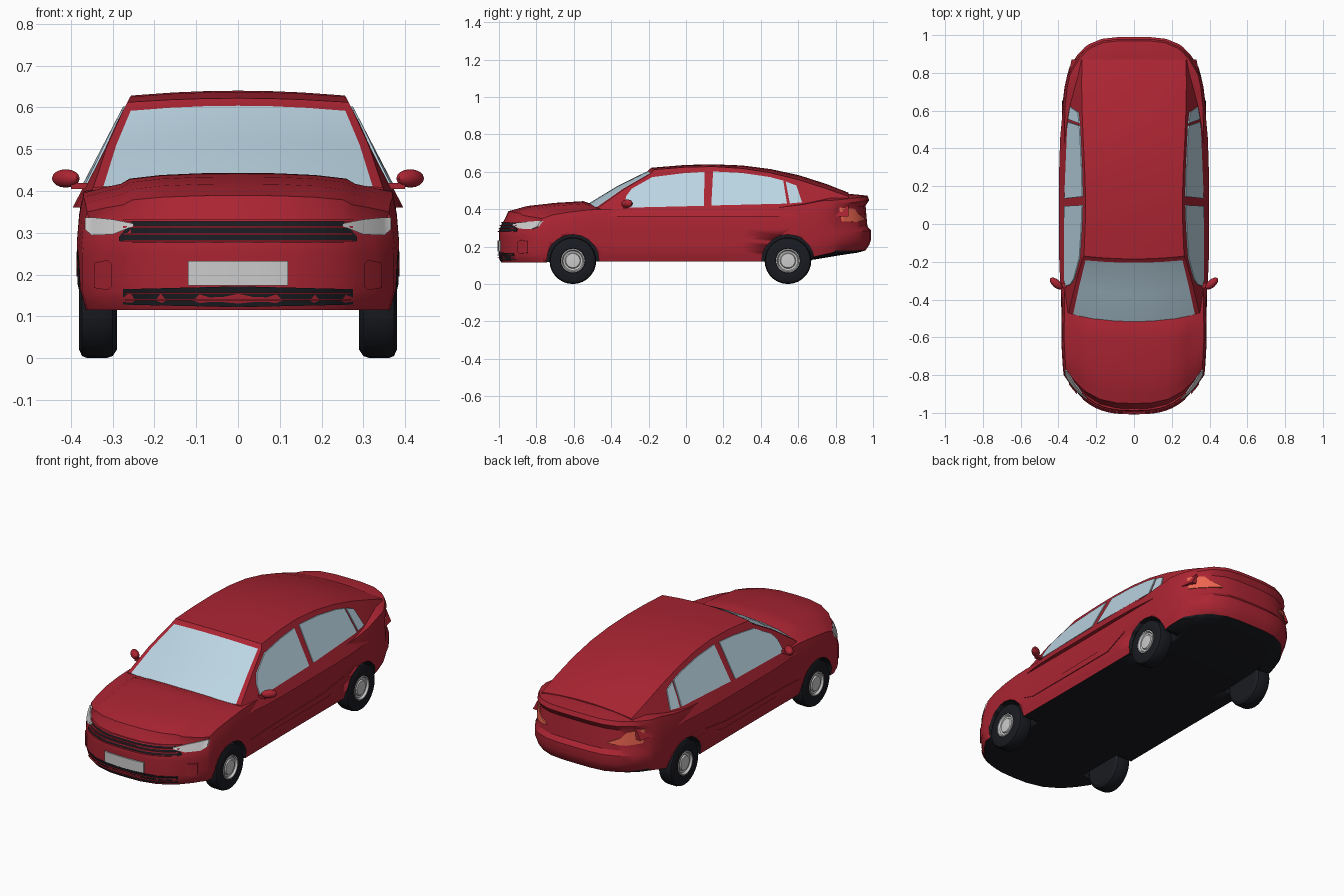
import bpy, bmesh
from math import radians, pi, cos, sin

if "Cube" in bpy.data.objects:
    bpy.data.objects.remove(bpy.data.objects["Cube"])


def material(name, rgb):
    m = bpy.data.materials.new(name)
    m.diffuse_color = (*rgb, 1)
    m.use_nodes = True
    m.node_tree.nodes["Principled BSDF"].inputs["Base Color"].default_value = m.diffuse_color
    return m


RED = material("red_paint", (0.40, 0.018, 0.032))
BLACK = material("black", (0.01, 0.011, 0.015))
GLASS = material("glass", (0.50, 0.67, 0.77))
LAMP = material("tail_red", (0.85, 0.13, 0.08))


def at(table, x):
    """Piecewise linear lookup; returns the row values after the key."""
    x = min(max(x, table[0][0]), table[-1][0])
    for a, b in zip(table, table[1:]):
        if x <= b[0]:
            f = (x - a[0]) / (b[0] - a[0])
            return [p + f * (q - p) for p, q in zip(a[1:], b[1:])]


def finish(name, bm, mats=(), angle=30):
    bmesh.ops.recalc_face_normals(bm, faces=bm.faces)
    me = bpy.data.meshes.new(name)
    bm.to_mesh(me)
    bm.free()
    for m in mats:
        me.materials.append(m)
    ob = bpy.data.objects.new(name, me)
    bpy.context.collection.objects.link(ob)
    bpy.ops.object.select_all(action='DESELECT')
    ob.select_set(True)
    bpy.context.view_layer.objects.active = ob
    bpy.ops.object.shade_smooth_by_angle(angle=radians(angle))
    return ob


def shell(name, us, ys, vs, fn, mats, pick):
    """Closed box grid whose surface points are placed by fn(u, y, v)."""
    bm, cache = bmesh.new(), {}
    dims = (us, ys, vs)

    def vert(key):
        if key not in cache:
            cache[key] = bm.verts.new(fn(us[key[0]], ys[key[1]], vs[key[2]]))
        return cache[key]
    for ax in range(3):
        b, c = [k for k in range(3) if k != ax]
        for end in (0, len(dims[ax]) - 1):
            for i in range(len(dims[b]) - 1):
                for j in range(len(dims[c]) - 1):
                    quad = []
                    for di, dj in ((0, 0), (1, 0), (1, 1), (0, 1)):
                        key = [0, 0, 0]
                        key[ax], key[b], key[c] = end, i + di, j + dj
                        quad.append(vert(tuple(key)))
                    bm.faces.new(quad).material_index = pick(ax, end, i, j)
    return finish(name, bm, mats)


def both(half):
    return [-u for u in reversed(half)] + [0] + half


# lower body: y, bottom z, edge z, centre z, half width
BODY = [(-1, .115, .335, .345, .372), (-.95, .115, .35, .38, .376), (-.85, .118, .37, .408, .38),
        (-.7, .12, .385, .425, .385), (-.55, .12, .395, .434, .385), (-.45, .12, .40, .42, .383),
        (0, .12, .40, .41, .381), (.5, .12, .41, .42, .383), (.68, .13, .425, .45, .38),
        (.83, .155, .445, .485, .368), (1, .18, .45, .472, .342)]
SIDE = [(0, .965), (.2, 1), (.6, 1), (.85, .985), (1, .96)]
NOSE = [(0, .012), (.1, 0), (.7, 0), (.9, .015), (1, .03)]
TAIL = [(0, -.04), (.15, -.01), (.36, -.01), (.44, -.03), (.82, -.04), (.92, -.02), (1, -.03)]


def body_point(u, y0, v):
    zb, ze, zc, w = at(BODY, y0)
    a = abs(u)
    zt = zc - (zc - ze) * a ** 3 + (.009 if a < .74 and -.96 < y0 < -.5 else 0)
    y = y0 + .2 * a ** 3 * max(0, -.5 - y0) / .5 - .16 * a ** 4 * max(0, y0 - .5) / .5
    if y0 == -1:
        y += at(NOSE, v)[0]
    if y0 == 1:
        y += at(TAIL, v)[0]
    return u * w * at(SIDE, v)[0], y, zb + v * (zt - zb)


body = shell("car_body", both([.25, .5, .7, .76, .88, 1]),
             [-1, -.95, -.9, -.85, -.77, -.7, -.62, -.55, -.5, -.45, -.3, 0, .3, .5, .6, .68, .76, .83, .92, 1],
             [0, .1, .2, .36, .44, .6, .7, .82, .92, 1], body_point, [RED, BLACK],
             lambda ax, end, i, j: 1 if ax == 2 and end == 0 else 0)


def lathe(name, profile, side, y, z, mats=(), n=28, index=0):
    """Revolve (x, radius) points about a sideways axle."""
    bm = bmesh.new()
    rings = [[bm.verts.new((side * x, y + r * cos(2 * pi * k / n), z + r * sin(2 * pi * k / n)))
              for k in range(n)] for x, r in profile]
    for a, b in zip(rings, rings[1:]):
        for k in range(n):
            bm.faces.new((a[k], a[k - 1], b[k - 1], b[k]))
    bm.faces.new(rings[0])
    bm.faces.new(rings[-1])
    for f in bm.faces:
        f.material_index = index
    return finish(name, bm, mats)


# wheels and wheel wells
for y, end in ((-.605, "front"), (.545, "rear")):
    for s, hand in ((1, "right"), (-1, "left")):
        cutter = lathe("well_cutter", [(.27, .14), (.5, .14)], s, y, .125, [RED, BLACK], 20, 1)
        cutter.hide_render = True
        mod = body.modifiers.new("well", 'BOOLEAN')
        mod.operation, mod.solver, mod.object = 'DIFFERENCE', 'EXACT', cutter
        bpy.context.view_layer.objects.active = body
        bpy.ops.object.modifier_apply(modifier=mod.name)
        bpy.data.objects.remove(cutter)
        lathe(f"{end}_{hand}_tyre", [(.29, .07), (.29, .105), (.30, .12), (.315, .125), (.36, .125),
                                     (.373, .12), (.38, .105), (.378, .066), (.365, .062)],
              s, y, .125, [BLACK])
        lathe(f"{end}_{hand}_rim", [(.35, .064), (.379, .064), (.381, .058), (.37, .052),
                                    (.368, .042), (.376, .038), (.378, .01)], s, y, .125)

# cabin: y, edge z, centre z, bow of the section in plan
CABIN = [(-.47, .408, .425, .06), (-.33, .508, .522, .04), (-.19, .59, .604, .015),
         (-.17, .612, .622, .015), (0, .625, .637, 0), (.15, .628, .64, 0), (.3, .618, .634, 0),
         (.45, .595, .615, 0), (.6, .558, .583, 0), (.75, .51, .535, 0), (.87, .468, .488, 0)]


def cabin_x(y, z):
    taper = .05 * (max(0, y - .3) / .5) ** 2 + .03 * (max(0, -.2 - y) / .3) ** 2
    return .375 - .52 * (z - .40) - taper


def cabin_point(u, y, v):
    ze, zc, bow = at(CABIN, y)
    zt = zc - (zc - ze) * u * u
    z = .36 + v * (zt - .36)
    return u * cabin_x(y, .36 + v * (ze - .36)), y - bow * (1 - u * u), z


cabin_us = both([.3, .6, .93, 1])
shell("cabin", cabin_us, [r[0] for r in CABIN], [0, .5, 1], cabin_point, [RED, GLASS],
      lambda ax, end, i, j: 1 if ax == 2 and end and 0 < i < len(cabin_us) - 2 and j < 2 else 0)


def side_panel(name, outline, surface, s, mat, off):
    """Thin panel from a (y, z) outline laid on a side surface."""
    bm = bmesh.new()
    outer = [bm.verts.new((s * (surface(y, z) + off), y, z)) for y, z in outline]
    inner = [bm.verts.new((s * (surface(y, z) - .004), y, z)) for y, z in outline]
    bm.faces.new(outer)
    bm.faces.new(inner)
    for k in range(len(outer)):
        bm.faces.new((outer[k - 1], outer[k], inner[k], inner[k - 1]))
    finish(name, bm, [mat])


WINDOWS = {"front_door_window": [(-.33, .408), (-.32, .47), (-.29, .51), (-.18, .572), (-.02, .592),
                                 (.1, .6), (.095, .418)],
           "rear_door_window": [(.135, .42), (.145, .602), (.3, .594), (.45, .572), (.52, .553), (.54, .43)],
           "quarter_window": [(.555, .431), (.533, .548), (.59, .527), (.62, .437)]}
CREASE = [(-.44, .215), (-.37, .195), (.24, .195), (.38, .255), (.2, .23), (-.3, .222)]
for s, hand in ((1, "right"), (-1, "left")):
    for name, outline in WINDOWS.items():
        side_panel(f"{hand}_{name}", outline, cabin_x, s, GLASS, .005)
    side_panel(f"{hand}_door_crease", CREASE, lambda y, z: .381, s, RED, .005)
    # door mirror
    bm = bmesh.new()
    bmesh.ops.create_uvsphere(bm, u_segments=14, v_segments=8, radius=1)
    for v in bm.verts:
        x, y, z = v.co
        v.co = (s * (.412 + .034 * x), -.315 + .026 * y + .018 * x, .43 + .022 * z)
    finish(f"{hand}_mirror", bm, [RED])
    bm = bmesh.new()
    bmesh.ops.create_cube(bm, size=1)
    for v in bm.verts:
        v.co = (s * (.375 + .05 * v.co.x), -.325 + .025 * v.co.y, .412 + .014 * v.co.z)
    finish(f"{hand}_mirror_stem", bm, [RED])


def end_point(x, z, end, off):
    """Point on the front (-1) or rear (1) face, pushed out by off."""
    w = at(BODY, end)[3]
    u = max(-1, min(1, x / w))
    zb, zt = body_point(u, end, 0)[2], body_point(u, end, 1)[2]
    v = max(0, min(1, (z - zb) / (zt - zb)))
    u = max(-1, min(1, x / (w * at(SIDE, v)[0])))
    return x, body_point(u, end, v)[1] + end * off, z


def end_patch(name, rails, end, off, mats=(), s=1, n=16):
    """Strip of (x, low z, high z) rails laid on the front or rear face."""
    x0, x1 = rails[0][0], rails[-1][0]
    xs = sorted({r[0] for r in rails} | {round(x0 + (x1 - x0) * k / n, 4) for k in range(n + 1)})
    bm = bmesh.new()
    loops = []
    for x in xs:
        lo, hi = at(rails, x)
        loops.append([bm.verts.new(end_point(s * x, z, end, o))
                      for z, o in ((lo, off), (hi, off), (hi, -.012), (lo, -.012))])
    for a, b in zip(loops, loops[1:]):
        for k in range(4):
            bm.faces.new((a[k - 1], a[k], b[k], b[k - 1]))
    bm.faces.new(loops[0])
    bm.faces.new(loops[-1])
    finish(name, bm, mats)


# grilles with painted bars, number plate
end_patch("upper_grille", [(-.285, .28, .29), (-.25, .277, .332), (.25, .277, .332), (.285, .28, .29)],
          -1, .003, [BLACK])
for k in range(4):
    z = .278 + .0165 * k
    end_patch("upper_grille_bar", [(-.275, z, z + .005), (.275, z, z + .005)], -1, .008, [RED])
end_patch("lower_grille", [(-.275, .128, .165), (0, .122, .172), (.275, .128, .165)], -1, .003, [BLACK])
for z in (.138, .153):
    end_patch("lower_grille_bar", [(-.27, z, z + .004), (.27, z, z + .004)], -1, .007, [RED])
end_patch("number_plate", [(-.12, .174, .232), (.12, .174, .232)], -1, .007)

# lamps on both corners
for s, hand in ((1, "right"), (-1, "left")):
    end_patch(f"{hand}_headlight", [(.25, .316, .322), (.3, .296, .332), (.35, .294, .337),
                                    (.366, .308, .336)], -1, .008, s=s)
    end_patch(f"{hand}_fog_surround", [(.302, .172, .225), (.312, .163, .235), (.345, .168, .228)],
              -1, .008, [RED], s, 6)
    end_patch(f"{hand}_tail_light", [(.19, .342, .348), (.25, .335, .375), (.27, .332, .402),
                                     (.325, .335, .408)], 1, .006, [LAMP], s)
